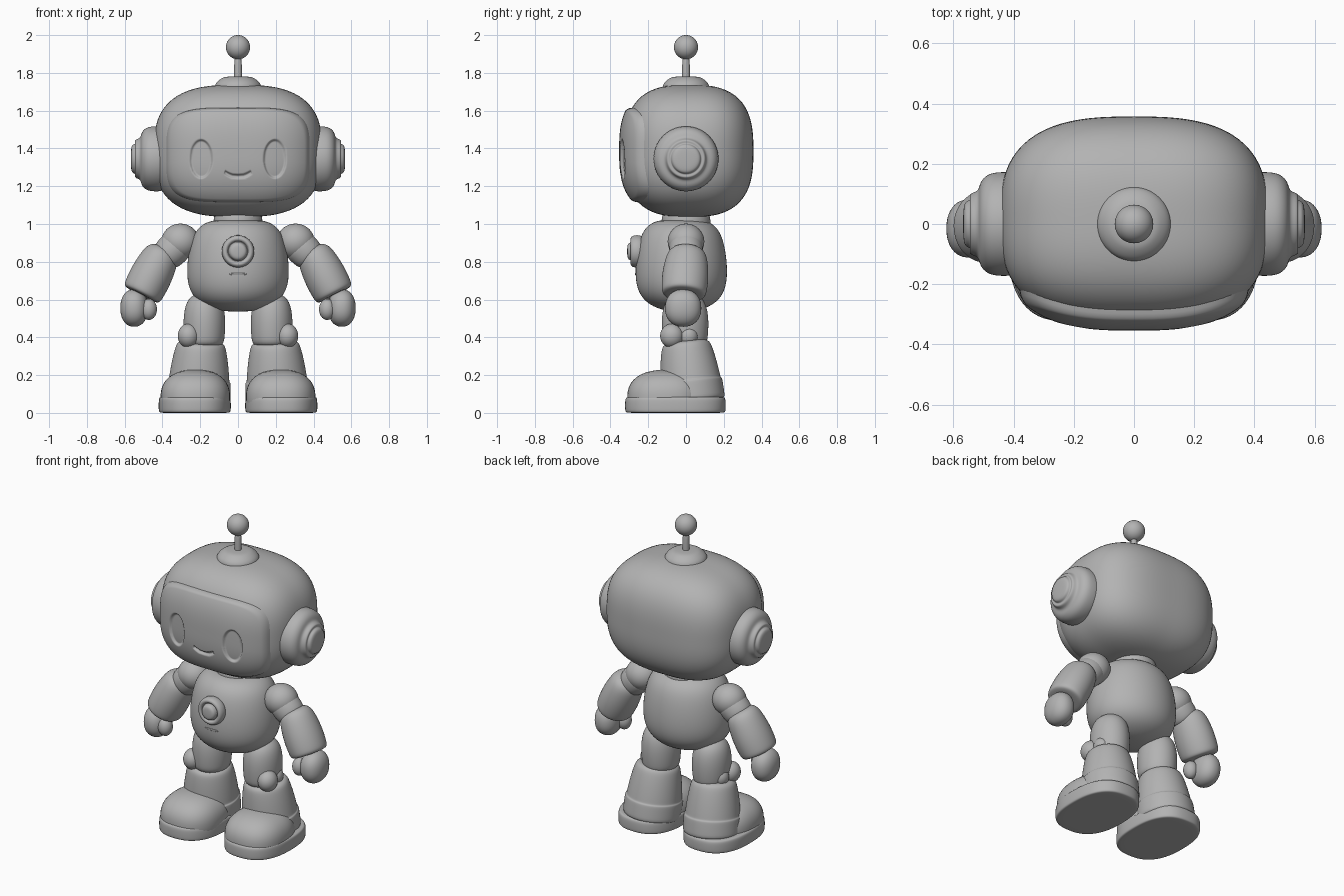
import bpy, bmesh, math
from mathutils import Vector

cube = bpy.data.objects.get("Cube")
if cube:
    bpy.data.objects.remove(cube, do_unlink=True)

grey = bpy.data.materials.new("plain_grey")
grey.use_nodes = True
tone = (0.45, 0.45, 0.45, 1)
grey.diffuse_color = tone
grey.node_tree.nodes["Principled BSDF"].inputs["Base Color"].default_value = tone


def finish(name, bm, subsurf=0):
    bmesh.ops.remove_doubles(bm, verts=bm.verts, dist=1e-5)
    bmesh.ops.recalc_face_normals(bm, faces=bm.faces)
    mesh = bpy.data.meshes.new(name)
    bm.to_mesh(mesh)
    bm.free()
    mesh.materials.append(grey)
    mesh.shade_smooth()
    obj = bpy.data.objects.new(name, mesh)
    bpy.context.collection.objects.link(obj)
    if subsurf:
        mod = obj.modifiers.new("Smooth", "SUBSURF")
        mod.levels = mod.render_levels = subsurf
    return obj


def spower(v, p):
    return math.copysign(abs(v) ** (2 / p), v)


def blob(name, center, radii, p=2.0, seg=48, floor=0):
    """Sphere squared off by the exponent p, flattened at the floor height."""
    bm = bmesh.new()
    bmesh.ops.create_uvsphere(bm, u_segments=seg, v_segments=seg // 2, radius=1)
    for v in bm.verts:
        size = sum(abs(c) ** p for c in v.co) ** (1 / p)
        v.co = Vector(center) + v.co / size * Vector(radii)
        v.co.z = max(v.co.z, floor)
    return finish(name, bm)


def lathe(name, origin, axis, profile, su=1, sv=1, p=2.0, seg=32):
    """Turn (radius, height) points about an axis, with an oval or squarish section."""
    d = Vector(axis).normalized()
    ref = Vector((0, 0, 1)) if abs(d.y) > 0.9 else Vector((0, 1, 0))
    v = (ref - d * ref.dot(d)).normalized()
    u = v.cross(d)
    bm = bmesh.new()
    rings = []
    for r, h in profile:
        ring = []
        for i in range(seg):
            a = math.tau * i / seg
            ring.append(bm.verts.new(Vector(origin) + d * h
                                     + u * (r * su * spower(math.cos(a), p))
                                     + v * (r * sv * spower(math.sin(a), p))))
        rings.append(ring)
    for lo, hi in zip(rings, rings[1:]):
        for i in range(seg):
            j = (i + 1) % seg
            bm.faces.new((lo[i], lo[j], hi[j], hi[i]))
    return finish(name, bm, 2)


# Head shell
HEAD_C, HEAD_R, HEAD_P = (0, 0.015, 1.387), (0.445, 0.342, 0.35), 2.8
blob("head", HEAD_C, HEAD_R, HEAD_P, 96)


def head_front(x, z):
    rest = 1 - abs(x / HEAD_R[0]) ** HEAD_P - abs((z - HEAD_C[2]) / HEAD_R[2]) ** HEAD_P
    return HEAD_C[1] - HEAD_R[1] * max(rest, 0) ** (1 / HEAD_P)


def ramp(t):
    t = min(max(t, 0), 1)
    return t * t * (3 - 2 * t)


def carve(x, z):
    """Depth of the sunken eyes and smile."""
    eye = math.hypot((abs(x) - 0.195) / 0.062, (z - 1.345) / 0.107)
    depth = 0.015 * ramp((1 - eye) / 0.15)
    mouth = abs(z - 1.25 - 5 * x * x)
    if abs(x) < 0.07:
        depth = max(depth, 0.014 * ramp((0.014 - mouth) / 0.01))
    return depth


# Face plate wrapped over the front of the head
bm = bmesh.new()
rings, N, R = [], 200, 72
for k in range(R + 1):
    r = k / R
    rim = math.sqrt(max(0, 1 - max(0, (r - 0.93) / 0.07) ** 2))
    ring = []
    for i in range(N):
        a = math.tau * i / N
        x = 0.382 * r * spower(math.cos(a), 4)
        z = 1.365 + 0.252 * r * spower(math.sin(a), 4)
        ring.append(bm.verts.new((x, head_front(x, z) - 0.037 * rim + 0.01 + carve(x, z), z)))
    rings.append(ring)
for lo, hi in zip(rings, rings[1:]):
    for i in range(N):
        j = (i + 1) % N
        bm.faces.new((lo[i], lo[j], hi[j], hi[i]))
plate = finish("face_plate", bm)
# An open shell needs its front side facing -y
if sum(f.normal.y * f.area for f in plate.data.polygons) > 0:
    plate.data.flip_normals()

# Antenna
UP = (0, 0, 1)
lathe("antenna_base", (0, 0, 1.7), UP,
      [(0, 0), (0.125, 0), (0.125, 0.035), (0.11, 0.055), (0.09, 0.07), (0.07, 0.08), (0, 0.082)])
lathe("antenna_rod", (0, 0, 1.75), UP, [(0, 0), (0.021, 0), (0.021, 0.01), (0.021, 0.14), (0, 0.14)])
blob("antenna_ball", (0, 0, 1.936), (0.064, 0.064, 0.064))

# Neck and torso
lathe("neck", (0, 0, 0.98), UP, [(0, 0), (0.135, 0), (0.13, 0.03), (0.125, 0.1), (0, 0.1)])
lathe("torso", (0, -0.025, 0), UP,
      [(0, 0.535), (0.1, 0.54), (0.19, 0.572), (0.242, 0.62), (0.267, 0.68), (0.273, 0.76),
       (0.262, 0.86), (0.236, 0.95), (0.19, 1.0), (0.13, 1.022), (0, 1.022)], sv=0.9)

# Chest button and small slot below it
lathe("chest_button", (0, -0.22, 0.855), (0, -1, 0),
      [(0, 0), (0.086, 0), (0.088, 0.055), (0.075, 0.075), (0.058, 0.072), (0.054, 0.06),
       (0.05, 0.06), (0.047, 0.08), (0.035, 0.09), (0, 0.092)])
blob("chest_slot", (0, -0.264, 0.735), (0.045, 0.006, 0.006), 3, 24)

for s, side in ((1, "left"), (-1, "right")):
    # Ear disc
    lathe(f"{side}_ear", (0, 0, 1.345), (s, 0, 0),
          [(0, 0.36), (0.172, 0.36), (0.175, 0.45), (0.166, 0.488), (0.14, 0.512), (0.11, 0.515),
           (0.104, 0.54), (0.095, 0.547), (0.08, 0.54), (0.077, 0.558), (0.06, 0.566), (0, 0.568)])

    # Shoulder, forearm and hand
    blob(f"{side}_shoulder", (s * 0.305, 0, 0.907), (0.1, 0.097, 0.095))
    lathe(f"{side}_upper_arm", (s * 0.31, 0, 0.9), (s * 0.7, 0, -0.7),
          [(0, 0), (0.09, 0), (0.09, 0.05), (0.085, 0.12), (0, 0.12)])
    lathe(f"{side}_forearm", (s * 0.405, 0.005, 0.835), (s * 0.45, -0.07, -0.88),
          [(0, -0.045), (0.06, -0.04), (0.092, -0.015), (0.106, 0.05), (0.113, 0.13),
           (0.11, 0.205), (0.104, 0.23), (0.085, 0.238), (0, 0.235)], sv=1.1)
    blob(f"{side}_hand", (s * 0.55, -0.015, 0.555), (0.073, 0.096, 0.099), 2.2)
    blob(f"{side}_thumb", (s * 0.472, -0.055, 0.548), (0.043, 0.044, 0.056), 2, 32)

    # Thigh and knee pads
    lathe(f"{side}_thigh", (s * 0.178, -0.005, 0.35), UP,
          [(0, 0), (0.1, 0), (0.108, 0.05), (0.112, 0.12), (0.108, 0.19), (0.09, 0.25),
           (0.05, 0.28), (0, 0.285)], sv=1.12)
    blob(f"{side}_knee_pad", (s * 0.262, -0.075, 0.408), (0.057, 0.062, 0.064), 2, 32)
    blob(f"{side}_knee_hinge", (s * 0.25, 0.012, 0.405), (0.05, 0.052, 0.055), 2, 32)

    # Boot: flared shaft with heel band, toe and sole
    lathe(f"{side}_boot_shaft", (s * 0.212, 0.038, 0.05), (-s * 0.05, -0.12, 1),
          [(0, 0), (0.17, 0), (0.172, 0.03), (0.17, 0.105), (0.168, 0.118), (0.161, 0.12),
           (0.16, 0.14), (0.15, 0.22), (0.135, 0.295), (0.124, 0.32), (0.1, 0.332), (0, 0.332)])
    blob(f"{side}_boot_toe", (s * 0.226, -0.105, 0.08), (0.184, 0.206, 0.148), 2.4, floor=0.03)
    lathe(f"{side}_boot_sole", (s * 0.229, -0.056, 0), UP,
          [(0, 0), (0.9, 0), (0.985, 0.002), (1, 0.015), (1, 0.065), (0.98, 0.083), (0.9, 0.085), (0, 0.085)],
          su=0.192, sv=0.268, p=2.5)
